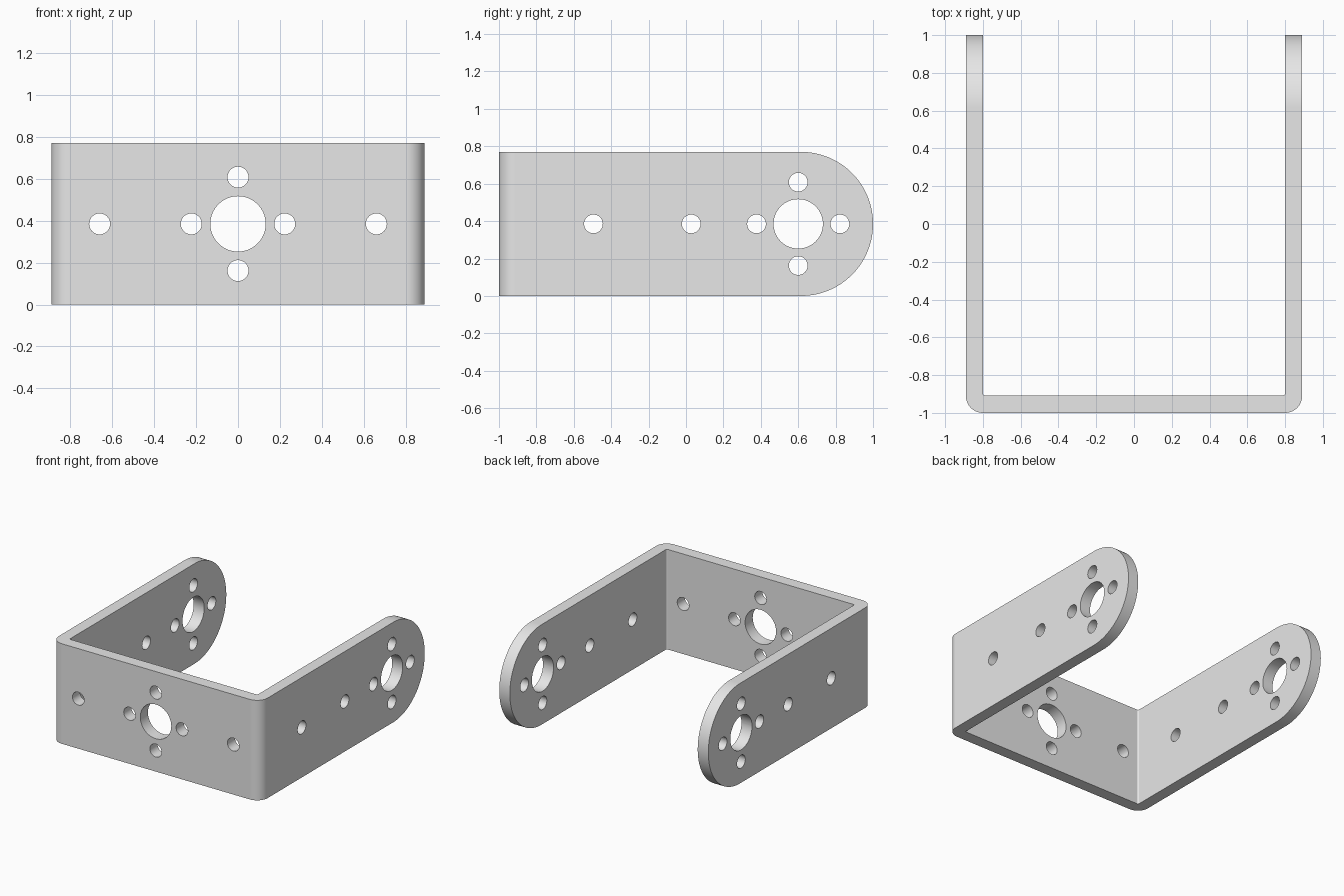
import bpy, bmesh
from math import pi, cos, sin, radians
from mathutils import Matrix, Vector

if "Cube" in bpy.data.objects:
    bpy.data.objects.remove(bpy.data.objects["Cube"])

HALF_W, INNER_W = 0.89, 0.80      # outer and inner half widths
FRONT, INNER_FRONT = -1.0, -0.907
HEIGHT = 0.77
MID = HEIGHT / 2
HUB_Y, HUB_R, BOLT_R, BOLT_RING = 0.6, 0.132, 0.05, 0.223


def arc(cx, cy, r, start, end, steps):
    """Points along an arc, angles in degrees."""
    angles = [radians(start + (end - start) * i / steps) for i in range(steps + 1)]
    return [(cx + r * cos(a), cy + r * sin(a)) for a in angles]


def new_object(name, bm):
    bmesh.ops.recalc_face_normals(bm, faces=bm.faces[:])
    mesh = bpy.data.meshes.new(name)
    bm.to_mesh(mesh)
    bm.free()
    obj = bpy.data.objects.new(name, mesh)
    bpy.context.scene.collection.objects.link(obj)
    return obj


def prism(name, points, sweep):
    """Extrude a closed outline of 3D points along a vector."""
    bm = bmesh.new()
    face = bm.faces.new([bm.verts.new(p) for p in points])
    out = bmesh.ops.extrude_face_region(bm, geom=[face])
    verts = [v for v in out["geom"] if isinstance(v, bmesh.types.BMVert)]
    bmesh.ops.translate(bm, verts=verts, vec=sweep)
    return new_object(name, bm)


def drill(bm, centre, radius, axis, length):
    turn = Vector((0, 0, 1)).rotation_difference(Vector(axis)).to_matrix().to_4x4()
    bmesh.ops.create_cone(bm, cap_ends=True, segments=64 if radius > 0.1 else 40,
                          radius1=radius, radius2=radius, depth=length,
                          matrix=Matrix.Translation(centre) @ turn)


def cut(target, cutter, operation):
    cutter.hide_render = True
    mod = target.modifiers.new("cut", "BOOLEAN")
    mod.operation, mod.solver, mod.object = operation, "EXACT", cutter
    bpy.context.view_layer.objects.active = target
    bpy.ops.object.modifier_apply(modifier=mod.name)
    bpy.data.objects.remove(cutter)


# Bent U-shaped strip, oversized so the side outline trims it
r_out, r_in = 0.09, 0.012
right_half = [(HALF_W, 1.1)]
right_half += arc(HALF_W - r_out, FRONT + r_out, r_out, 0, -90, 16)
inner_half = arc(INNER_W - r_in, INNER_FRONT + r_in, r_in, -90, 0, 6) + [(INNER_W, 1.1)]


def mirrored(half):
    return [(-x, y) for x, y in reversed(half)]


outline = right_half + mirrored(right_half) + mirrored(inner_half) + mirrored(mirrored(inner_half))[::1]
outline = right_half + mirrored(right_half) + mirrored(inner_half)[:] + inner_half
bracket = prism("u_bracket", [(x, y, -0.1) for x, y in outline], (0, 0, HEIGHT + 0.2))

# Side outline with the round arm ends
side = [(-1.2, 0)] + arc(1 - MID, MID, MID, -90, 90, 64) + [(-1.2, HEIGHT)]
cut(bracket, prism("side_outline", [(-1.2, y, z) for y, z in side], (2.4, 0, 0)), "INTERSECT")

# Hub and bolt holes through the arms (x) and the front plate (y)
bm = bmesh.new()
ring = [(BOLT_RING, 0), (-BOLT_RING, 0), (0, BOLT_RING), (0, -BOLT_RING)]
drill(bm, (0, HUB_Y, MID), HUB_R, (1, 0, 0), 2.2)
drill(bm, (0, FRONT, MID), HUB_R, (0, 1, 0), 0.5)
for a, b in ring:
    drill(bm, (0, HUB_Y + a, MID + b), BOLT_R, (1, 0, 0), 2.2)
    drill(bm, (a, FRONT, MID + b), BOLT_R, (0, 1, 0), 0.5)
for y in (-0.495, 0.028):
    drill(bm, (0, y, MID), BOLT_R, (1, 0, 0), 2.2)
for x in (-0.66, 0.66):
    drill(bm, (x, FRONT, MID), BOLT_R, (0, 1, 0), 0.5)
cut(bracket, new_object("hole_drills", bm), "DIFFERENCE")

# Smooth bends and holes, crisp edges, flat plates
bracket.data.shade_smooth()
bracket.data.set_sharp_from_angle(angle=radians(30))
weighted = bracket.modifiers.new("flat_plates", "WEIGHTED_NORMAL")
weighted.keep_sharp = True
weighted.weight = 100

# Plain grey metal
grey = bpy.data.materials.new("light_grey")
grey.use_nodes = True
colour = (0.8, 0.8, 0.8, 1)
grey.diffuse_color = colour
grey.node_tree.nodes["Principled BSDF"].inputs["Base Color"].default_value = colour
bracket.data.materials.clear()
bracket.data.materials.append(grey)
for poly in bracket.data.polygons:
    poly.material_index = 0
